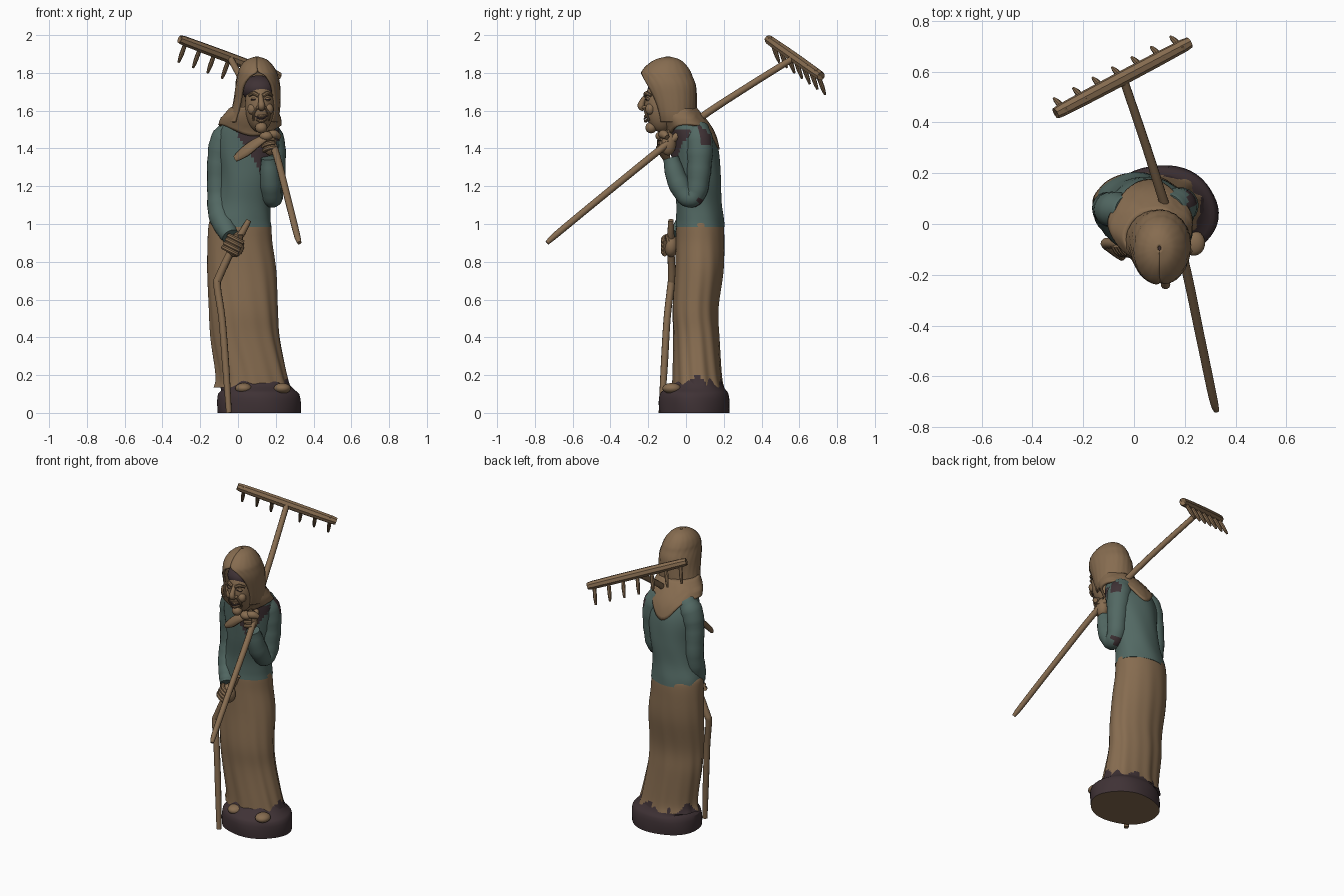
import bpy, bmesh, math
from mathutils import Vector

cube = bpy.data.objects.get("Cube")
if cube:
    bpy.data.objects.remove(cube)


def material(name, rgb):
    m = bpy.data.materials.new(name)
    m.use_nodes = True
    m.diffuse_color = (*rgb, 1)
    m.node_tree.nodes["Principled BSDF"].inputs["Base Color"].default_value = (*rgb, 1)
    return m


BROWN = material("earth brown", (0.24, 0.15, 0.08))
TEAL = material("faded teal", (0.085, 0.14, 0.125))
DARK = material("dark plum", (0.05, 0.032, 0.036))


def finish(name, bm, mats, rule=None, angle=40):
    """Turn a bmesh into a shaded object; rule(centre, normal) picks the slot."""
    bmesh.ops.recalc_face_normals(bm, faces=bm.faces)
    if rule:
        for f in bm.faces:
            f.material_index = rule(f.calc_center_median(), f.normal)
    me = bpy.data.meshes.new(name)
    bm.to_mesh(me)
    bm.free()
    ob = bpy.data.objects.new(name, me)
    bpy.context.collection.objects.link(ob)
    for m in mats:
        me.materials.append(m)
    bpy.ops.object.select_all(action="DESELECT")
    ob.select_set(True)
    bpy.context.view_layer.objects.active = ob
    bpy.ops.object.shade_smooth_by_angle(angle=math.radians(angle))
    return ob


def surface(name, grid, mats, closed=True, caps=True, rule=None, angle=40, thick=0):
    """Skin a list of point rings."""
    bm = bmesh.new()
    rings = [[bm.verts.new(p) for p in ring] for ring in grid]
    n = len(rings[0])
    for a, b in zip(rings, rings[1:]):
        for i in range(n if closed else n - 1):
            j = (i + 1) % n
            bm.faces.new((a[i], a[j], b[j], b[i]))
    if caps:
        bm.faces.new(rings[0][::-1])
        bm.faces.new(rings[-1])
    ob = finish(name, bm, mats, rule, angle)
    if thick:
        mod = ob.modifiers.new("cloth thickness", "SOLIDIFY")
        mod.thickness = thick
        mod.offset = -1
    return ob


def spline(rows, steps):
    """Catmull-Rom through rows of any width."""
    rows = [rows[0], *rows, rows[-1]]
    out = []
    for a, b, c, d in zip(rows, rows[1:], rows[2:], rows[3:]):
        for k in range(steps):
            t = k / steps
            out.append([0.5 * (2*q + (r-p)*t + (2*p-5*q+4*r-s)*t*t + (3*q-p-3*r+s)*t**3)
                        for p, q, r, s in zip(a, b, c, d)])
    return out + [list(rows[-1])]


def oval(row, th, scale=1):
    """Point on an oval section (z, cx, cy, rx, ry); th = 0 is the front."""
    z, cx, cy, rx, ry = row[:5]
    return Vector((cx + rx * scale * math.sin(th), cy - ry * scale * math.cos(th), z))


def loft(name, rows, mats, sides=48, steps=6, fold=lambda th, z: 1, **kw):
    grid = [[oval(r, math.tau * i / sides, fold(math.tau * i / sides, r[0]))
             for i in range(sides)] for r in spline(rows, steps)]
    return surface(name, grid, mats, **kw)


def tube(name, rows, mat, sides=12, steps=5, flat=1, ripple=0, angle=40, rule=None, mats=None):
    """Round bar along rows of (x, y, z, radius)."""
    pts = spline(rows, steps)
    side, old, grid = None, None, []
    for k, p in enumerate(pts):
        t = (Vector(pts[min(k + 1, len(pts) - 1)][:3]) - Vector(pts[max(k - 1, 0)][:3])).normalized()
        if side is None:
            side = t.orthogonal().normalized()
        else:
            side = old.rotation_difference(t) @ side
        old, up = t, t.cross(side)
        r = p[3] * (1 + ripple * math.sin(k * 1.9))
        grid.append([Vector(p[:3]) + r * (side * math.cos(a) + up * flat * math.sin(a))
                     for a in (math.tau * i / sides for i in range(sides))])
    return surface(name, grid, mats or [mat], rule=rule, angle=angle)


def blob(name, centre, radii, mat, seg=20):
    bm = bmesh.new()
    bmesh.ops.create_uvsphere(bm, u_segments=seg, v_segments=seg // 2 + 2, radius=1)
    for v in bm.verts:
        v.co = Vector(centre) + Vector([a * b for a, b in zip(v.co, radii)])
    return finish(name, bm, [mat], angle=60)


# Ground base: plum rock with a brown underside
loft("base", [(0, .11, .045, .22, .185), (.05, .11, .045, .222, .188), (.1, .11, .045, .215, .182),
              (.12, .108, .048, .195, .165), (.15, .09, .06, .185, .135), (.2, .08, .065, .165, .115)],
     [DARK, BROWN], steps=2, fold=lambda th, z: 1 + .012 * math.sin(5 * th + 20 * z),
     rule=lambda c, n: int(n.z < -.9), angle=30)
for name, x, y in (("left_shoe", .235, -.075), ("right_shoe", .03, -.07)):
    blob(name, (x, y, .13), (.045, .05, .028), BROWN)


# Long skirt with folds that deepen toward the hem
def skirt_fold(th, z):
    depth = .042 * max(0, 1 - z) ** .8
    a = th + .5 * z
    return 1 + depth * (.6 * math.sin(8 * a) + .5 * math.sin(13 * a + 1) + .3 * math.sin(3 * a))


loft("skirt", [(.135, .08, .065, .2, .135), (.2, .075, .06, .186, .128), (.4, .04, .055, .18, .12),
               (.55, .03, .05, .18, .12), (.75, .02, .07, .182, .128), (.9, .01, .075, .172, .128),
               (1.0, .01, .075, .165, .125), (1.03, .01, .075, .15, .11)],
     [BROWN, DARK], sides=96, fold=skirt_fold,
     rule=lambda c, n: int(c.z < .165 + .03 * math.sin(23 * c.x + 31 * c.y)
                           and math.sin(31 * c.x - 17 * c.y) > .2))

# Blouse with a dark opening at the chest
loft("blouse", [(.985, .012, .075, .166, .128), (1.03, .014, .074, .16, .125), (1.12, .03, .068, .145, .12),
                (1.25, .05, .058, .15, .128), (1.4, .055, .045, .165, .125), (1.5, .065, .022, .155, .108),
                (1.57, .08, 0, .11, .09), (1.62, .085, -.02, .06, .06)],
     [TEAL, DARK], sides=64, fold=lambda th, z: 1 + .012 * math.sin(6 * th + 14 * z),
     rule=lambda c, n: int(c.y < .02 and abs(c.x - .115) < .6 * (c.z - 1.28) and c.z < 1.5))

# Sleeves
tube("right_sleeve", [(-.03, .05, 1.5, .06), (-.075, .055, 1.44, .072), (-.1, .06, 1.33, .063),
                      (-.105, .065, 1.17, .058), (-.095, .035, 1.05, .062), (-.06, -.02, .97, .055),
                      (-.04, -.05, .935, .046)], TEAL, sides=20, ripple=.025)
tube("left_sleeve", [(.14, .05, 1.5, .07), (.175, .07, 1.43, .074), (.188, .07, 1.3, .064),
                     (.186, .055, 1.17, .056), (.18, .01, 1.14, .052), (.172, -.045, 1.23, .056),
                     (.165, -.08, 1.35, .042)], TEAL, sides=20, ripple=.025,
     mats=[TEAL, DARK], rule=lambda c, n: int((c.z > 1.41 and c.x > .21 and c.y > .07)
                                              or (c.z < 1.13 and c.y > .06)))


# Hands: a palm with four wrapped fingers and a thumb
def hand(name, c, r, grip):
    blob(name + "_palm", c, r, BROWN)
    c, grip = Vector(c), Vector(grip).normalized()
    front = Vector((0, -1, 0))
    across = grip.cross(front).normalized()
    out = across.cross(grip)
    for k in range(4):
        base = c + grip * (k - 1.5) * .023
        rows = [(*(base + across * r[0] * math.sin(a) * 1.02 + out * r[1] * math.cos(a) * 1.02), .013)
                for a in (-1.4, -.7, 0, .7)]
        tube(f"{name}_finger_{k + 1}", rows, BROWN, sides=8, steps=3)
    tip = c + grip * .065
    tube(name + "_thumb", [(*(c + across * r[0] * .7), .017), (*(tip + out * .02), .012)],
         BROWN, sides=8, steps=3)


hand("left_hand", (.168, -.095, 1.425), (.036, .042, .062), (-.2, .3, 1))
hand("right_hand", (-.018, -.08, .885), (.05, .04, .06), (.5, 0, 1))

# Head and wrinkled face
blob("head", (.115, -.13, 1.63), (.078, .09, .145), BROWN, 32)
blob("hair", (.11, -.1, 1.715), (.092, .103, .072), DARK, 28)
blob("chin", (.123, -.185, 1.51), (.032, .03, .03), BROWN)
tube("nose", [(.12, -.205, 1.685, .011), (.122, -.228, 1.655, .014), (.124, -.238, 1.625, .019),
              (.124, -.222, 1.608, .014)], BROWN)
for name, s in (("left", 1), ("right", -1)):
    x = .12 + s * .036
    blob(name + "_nostril", (.123 + s * .016, -.22, 1.617), (.011, .014, .01), BROWN, 12)
    blob(name + "_cheek", (.119 + s * .043, -.19, 1.608), (.026, .025, .03), BROWN)
    tube(name + "_brow", [(.12 + s * .012, -.216, 1.678, .01), (x, -.211, 1.692, .011),
                          (.12 + s * .06, -.185, 1.68, .008)], BROWN, sides=8)
    blob(name + "_eye", (x, -.203, 1.66), (.017, .012, .009), BROWN, 12)
    tube(name + "_eye_line", [(x - .017, -.211, 1.661, .002), (x, -.216, 1.659, .003),
                              (x + .017, -.206, 1.66, .002)], DARK, sides=6)
    tube(name + "_smile_fold", [(.123 + s * .022, -.223, 1.615, .005), (.123 + s * .042, -.21, 1.58, .007),
                                (.123 + s * .04, -.195, 1.548, .005)], BROWN, sides=8)
tube("mouth_line", [(.09, -.204, 1.57, .003), (.123, -.22, 1.557, .005), (.156, -.204, 1.572, .003)],
     DARK, sides=6)
for name, z in (("upper_lip", 1.569), ("lower_lip", 1.545)):
    tube(name, [(.095, -.198, z + .01, .005), (.123, -.214, z, .009), (.151, -.198, z + .01, .005)],
         BROWN, sides=8)

# Headscarf: rings left open around the face (last value is the half opening)
hood = spline([(1.54, .078, -.05, .135, .12, .8), (1.58, .09, -.062, .13, .12, .85),
               (1.65, .1, -.075, .124, .132, .84), (1.73, .105, -.092, .118, .145, .72),
               (1.78, .105, -.103, .108, .138, .42), (1.81, .103, -.105, .1, .128, .03),
               (1.845, .1, -.102, .08, .1, .01), (1.872, .1, -.098, .05, .062, .01),
               (1.886, .1, -.095, .008, .01, .01)], 4)
surface("headscarf", [[oval(r, o + (math.tau - 2 * o) * i / 48, 1 + .01 * math.sin(4 * i + 30 * r[0]))
                       for i in range(49)] for r in hood for o in [max(r[5], .005)]],
        [BROWN], closed=False, caps=False, thick=.014, angle=50)

# Scarf collar draped over the shoulders, pointed at the back
drape = spline([(1.63, .09, -.06, .112, .105), (1.56, .07, -.02, .158, .122),
                (1.48, .062, .024, .17, .13), (1.38, .056, .048, .172, .132)], 10)


def collar_point(th, t):
    drop = .095 + .13 * max(0, -math.cos(th)) ** 6 + .06 * max(0, math.cos(th - .15)) ** 3
    z = 1.62 - t * drop
    row = min(drape, key=lambda r: abs(r[0] - z))
    return oval((z, *row[1:]), th, 1.01 + .012 * math.sin(7 * th))


surface("scarf_collar", [[collar_point(math.tau * i / 56, t / 10) for i in range(56)]
                         for t in range(10, -1, -1)], [BROWN], caps=False, thick=.014, angle=60)
blob("scarf_knot", (.15, -.13, 1.465), (.036, .032, .026), BROWN)
tube("scarf_tail", [(.15, -.135, 1.46, .02), (.1, -.13, 1.43, .03), (.04, -.115, 1.385, .034),
                    (-.015, -.1, 1.345, .02)], BROWN, flat=.6)
tube("scarf_short_tail", [(.15, -.13, 1.465, .018), (.19, -.12, 1.475, .024), (.22, -.1, 1.46, .014)], BROWN)

# Walking stick
tube("walking_stick", [(-.048, -.13, 0, .015), (-.065, -.115, .25, .019), (-.085, -.1, .5, .019),
                       (-.11, -.08, .67, .02), (-.1, -.075, .72, .021), (-.03, -.08, .87, .019),
                       (.025, -.08, .96, .018), (.058, -.08, 1.02, .014)], BROWN, sides=10)

# Rake: handle, head bar and a row of pegs
tube("rake_handle", [(.325, -.735, .9, .011), (.31, -.68, .95, .017), (.262, -.45, 1.14, .018),
                     (.193, -.13, 1.4, .019), (.12, .08, 1.565, .019), (.05, .3, 1.71, .018),
                     (-.045, .58, 1.885, .017)], BROWN, sides=10)
end_a, end_b = Vector((-.3, .44, 1.975)), Vector((.21, .71, 1.785))
tube("rake_head", [(*end_a.lerp(end_b, t), r) for t, r in
                   ((0, .019), (.025, .026), (.5, .029), (.975, .026), (1, .019))],
     BROWN, sides=8, steps=2, angle=25)
lean = Vector((-.04, .04, -.11))
for k in range(7):
    root = end_a.lerp(end_b, .05 + .15 * k)
    tube(f"rake_peg_{k + 1}", [(*(root - lean * .2), .01), (*(root + lean * .6), .012),
                               (*(root + lean), .006)], BROWN, sides=8, steps=2)
